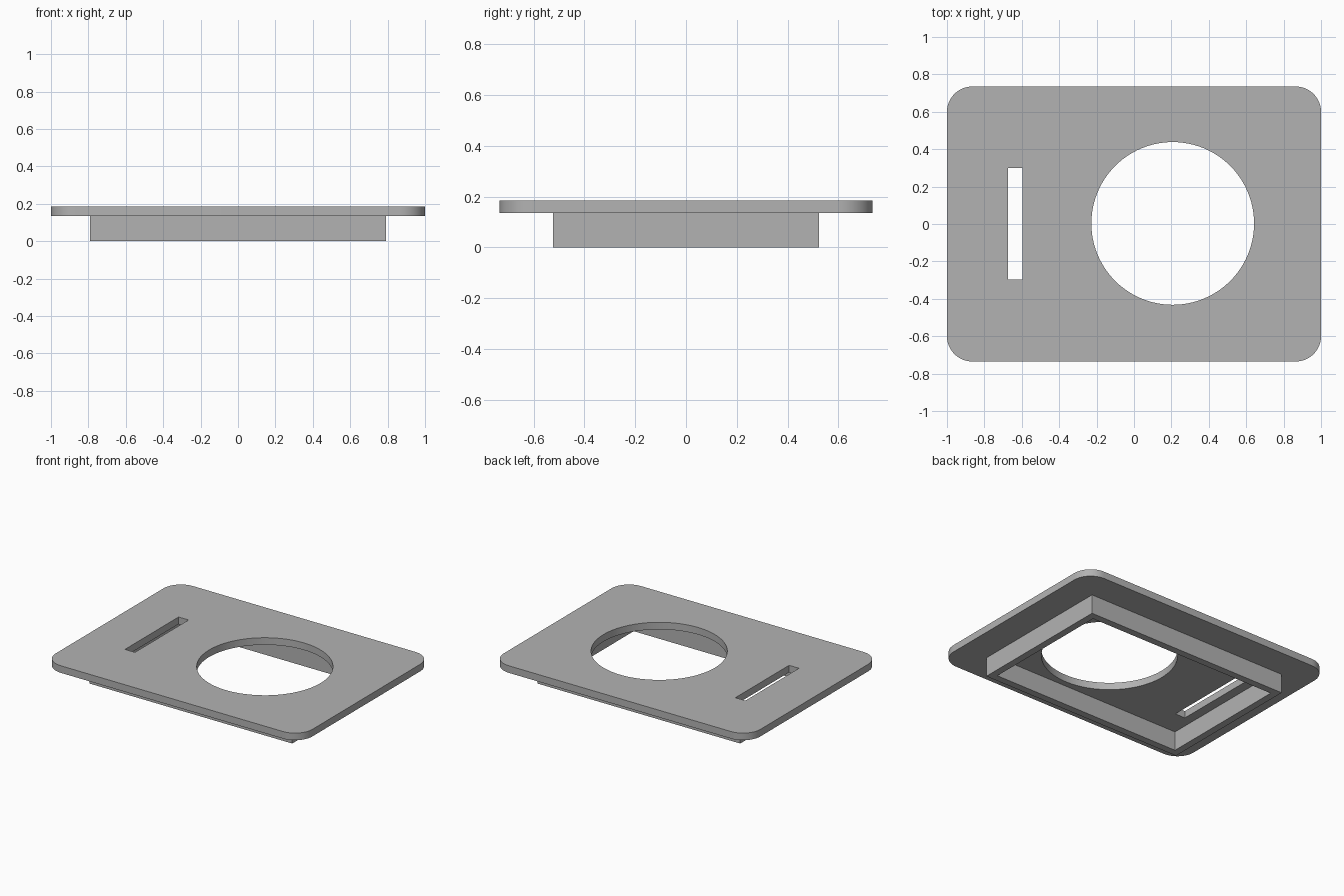
import bpy, bmesh, math

cube = bpy.data.objects.get("Cube")
if cube:
    bpy.data.objects.remove(cube, do_unlink=True)

RIM_TOP, PLATE_TOP = 0.135, 0.185

grey = bpy.data.materials.new("plain grey")
grey.use_nodes = True
color = (0.45, 0.45, 0.45, 1)
grey.diffuse_color = color
grey.node_tree.nodes["Principled BSDF"].inputs["Base Color"].default_value = color


def rectangle(x0, x1, y0, y1):
    return [(x0, y0), (x1, y0), (x1, y1), (x0, y1)]


def circle(cx, cy, r, steps=96):
    return [(cx + r * math.cos(a), cy + r * math.sin(a))
            for a in (math.tau * i / steps for i in range(steps))]


def rounded_rectangle(hx, hy, r, steps=12):
    points = []
    for quarter, (sx, sy) in enumerate([(1, 1), (-1, 1), (-1, -1), (1, -1)]):
        for i in range(steps + 1):
            a = (quarter + i / steps) * math.pi / 2
            points.append((sx * (hx - r) + r * math.cos(a),
                           sy * (hy - r) + r * math.sin(a)))
    return points


def extruded_outline(name, loops, z0, z1, open_top=False):
    """Fill the first loop, leaving the others as holes, and extrude it up."""
    bm = bmesh.new()
    for loop in loops:
        verts = [bm.verts.new((x, y, z0)) for x, y in loop]
        for a, b in zip(verts, verts[1:] + verts[:1]):
            bm.edges.new((a, b))
    bmesh.ops.triangle_fill(bm, edges=bm.edges[:], use_beauty=True, normal=(0, 0, 1))
    result = bmesh.ops.extrude_face_region(bm, geom=bm.faces[:], use_keep_orig=True)
    top = [g for g in result["geom"] if isinstance(g, bmesh.types.BMVert)]
    bmesh.ops.translate(bm, verts=top, vec=(0, 0, z1 - z0))
    bmesh.ops.recalc_face_normals(bm, faces=bm.faces[:])
    if open_top:
        caps = [f for f in bm.faces if all(v.co.z > z1 - 0.001 for v in f.verts)]
        bmesh.ops.delete(bm, geom=caps, context="FACES_ONLY")
    mesh = bpy.data.meshes.new(name)
    bm.to_mesh(mesh)
    bm.free()
    mesh.materials.append(grey)
    obj = bpy.data.objects.new(name, mesh)
    bpy.context.collection.objects.link(obj)
    bpy.ops.object.select_all(action="DESELECT")
    obj.select_set(True)
    bpy.context.view_layer.objects.active = obj
    bpy.ops.object.shade_smooth_by_angle(angle=math.radians(30))
    return obj


# Cover plate with a round opening and a narrow slot
extruded_outline("cover_plate", [
    rounded_rectangle(1.0, 0.735, 0.135),
    circle(0.207, 0.003, 0.435),
    rectangle(-0.673, -0.595, -0.297, 0.3),
], RIM_TOP, PLATE_TOP)

# Thin locating rim below the plate; its top is closed by the plate
extruded_outline("locating_rim", [
    rectangle(-0.79, 0.79, -0.525, 0.525),
    rectangle(-0.74, 0.74, -0.475, 0.475),
], 0.0, RIM_TOP, open_top=True)
